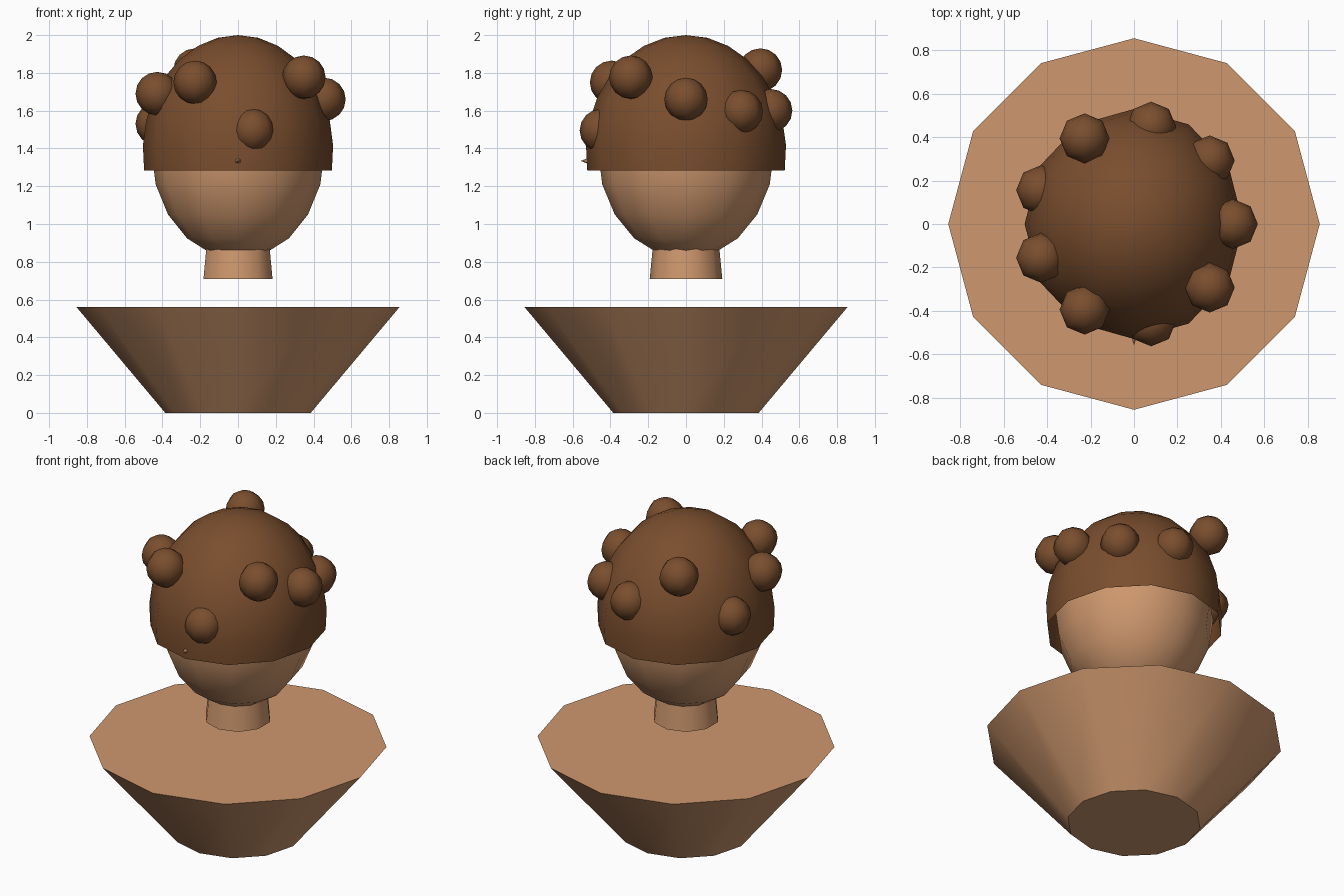
import bpy, bmesh, math
from mathutils import Matrix

if "Cube" in bpy.data.objects:
    bpy.data.objects.remove(bpy.data.objects["Cube"])


def material(name, rgb):
    m = bpy.data.materials.new(name)
    lin = [((c / 255 + 0.055) / 1.055) ** 2.4 for c in rgb]
    m.diffuse_color = (*lin, 1)
    m.use_nodes = True
    m.node_tree.nodes["Principled BSDF"].inputs["Base Color"].default_value = m.diffuse_color
    return m


SKIN = material("warm skin", (207, 152, 110))
HAIR = material("brown hair", (122, 78, 46))


def lathe(name, profile, sides, mat, scale=(1, 1, 1), loc=(0, 0, 0), rot=None,
          caps=False, angle=50):
    """Spin (radius, z) points around z; radius 0 makes a pole."""
    bm = bmesh.new()
    rings = []
    for r, z in profile:
        if r < 1e-5:
            rings.append([bm.verts.new((0, 0, z))])
        else:
            rings.append([bm.verts.new((r * math.cos(a), r * math.sin(a), z))
                          for a in (math.pi / 2 + math.tau * i / sides for i in range(sides))])
    for lo, hi in zip(rings, rings[1:]):
        for i in range(sides):
            j = (i + 1) % sides
            if len(lo) == 1:
                bm.faces.new((lo[0], hi[j], hi[i]))
            elif len(hi) == 1:
                bm.faces.new((lo[i], lo[j], hi[0]))
            else:
                bm.faces.new((lo[i], lo[j], hi[j], hi[i]))
    if caps:
        for ring, flip in ((rings[0], True), (rings[-1], False)):
            if len(ring) > 1:
                bm.faces.new(ring[::-1] if flip else ring)
    mtx = Matrix.Translation(loc) @ (rot or Matrix()) @ Matrix.Diagonal((*scale, 1))
    bm.transform(mtx)
    me = bpy.data.meshes.new(name)
    bm.to_mesh(me)
    bm.free()
    me.materials.append(mat)
    ob = bpy.data.objects.new(name, me)
    bpy.context.collection.objects.link(ob)
    bpy.ops.object.select_all(action='DESELECT')
    ob.select_set(True)
    bpy.context.view_layer.objects.active = ob
    bpy.ops.object.shade_smooth_by_angle(angle=math.radians(angle))
    return ob


def arc(rings, start=math.pi):
    """Unit sphere profile from polar angle start up to the pole."""
    return [(math.sin(t), math.cos(t))
            for t in (start * (1 - i / rings) for i in range(rings + 1))]


# Shoulders: flared twelve-sided bust, open space above it
lathe("shoulders", [(0.385, 0), (0.855, 0.56)], 12, SKIN, caps=True, angle=40)

# Neck, running up into the head
lathe("neck", [(0.192, 0.71), (0.166, 0.98)], 10, SKIN, caps=True, angle=40)

# Head and the open hair cap over it
lathe("head", arc(10), 12, SKIN, (0.458, 0.466, 0.57), (0, 0, 1.385))
lathe("hair_cap", arc(8, 0.553 * math.pi), 12, HAIR, (0.504, 0.53, 0.615), (0, 0, 1.385))

# Nose: small cone whose tip pokes through the hair
lathe("nose", [(0.05, 0), (0, 0.125)], 6, SKIN, loc=(0, -0.432, 1.334),
      rot=Matrix.Rotation(math.pi / 2, 4, 'X'), caps=True, angle=30)

# Curls: nine balls evenly spaced around the head at varied heights
heights = (1.66, 1.595, 1.60, 1.815, 1.53, 1.69, 1.75, 1.495, 1.777)
for i, z in enumerate(heights):
    a = math.radians(40 * i)
    lathe(f"curl_{i + 1}", arc(8), 8, HAIR, (0.115,) * 3,
          (0.455 * math.cos(a), 0.455 * math.sin(a), z), angle=60)
